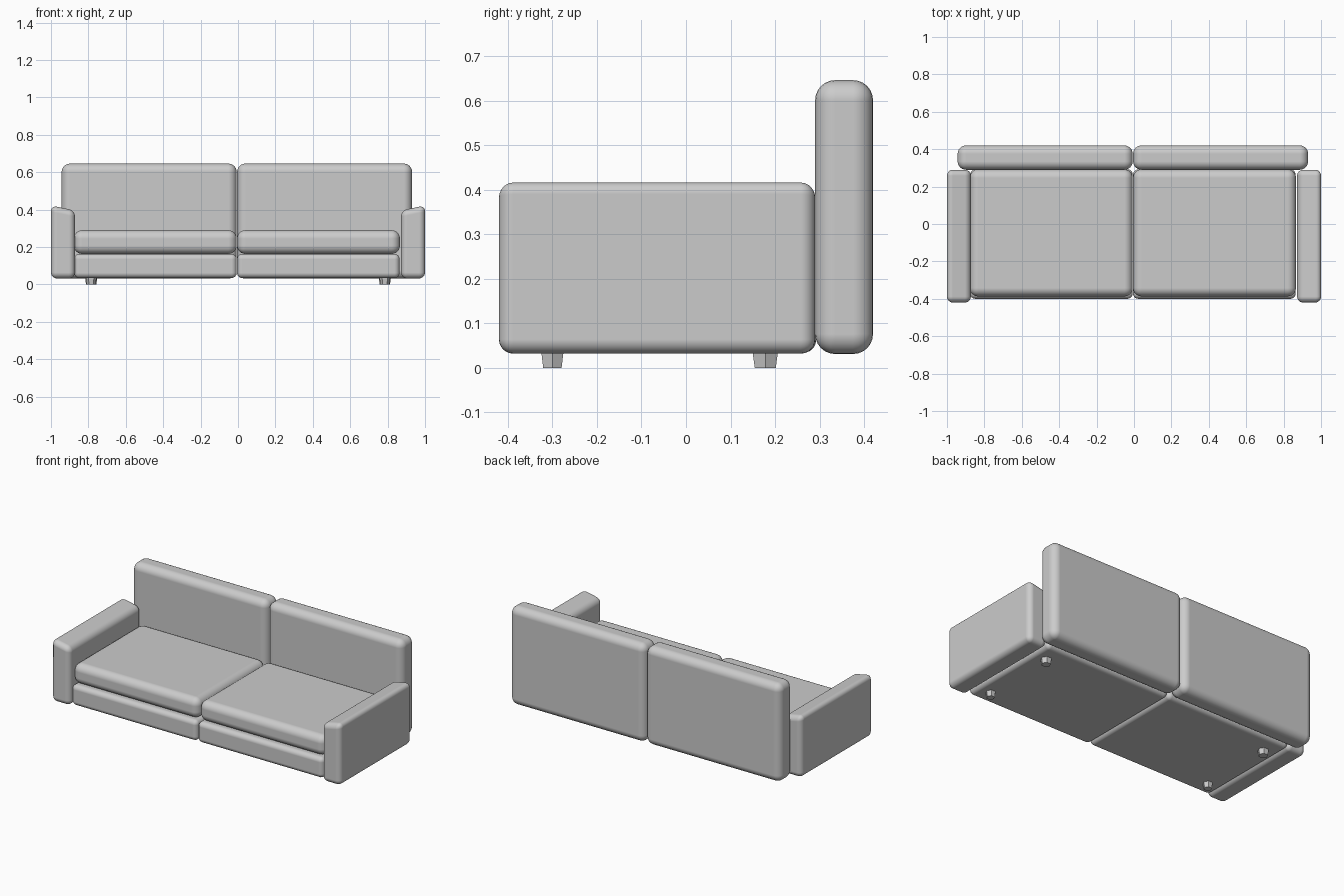
import bpy, bmesh, math

if "Cube" in bpy.data.objects:
    bpy.data.objects.remove(bpy.data.objects["Cube"])

CX = -0.006  # the seats and backs meet slightly left of centre


def box(name, x, y, z, radius, slope=0.0):
    """Soft cushion block from ranges; slope lowers the top edge nearest x = 0."""
    mid = (x[0] + x[1]) / 2
    bm = bmesh.new()
    bmesh.ops.create_cube(bm, size=1)
    for v in bm.verts:
        px = x[v.co.x > 0]
        inner = v.co.z > 0 and abs(px) < abs(mid)
        v.co = (px, y[v.co.y > 0], z[v.co.z > 0] - (slope if inner else 0))
    me = bpy.data.meshes.new(name)
    bm.to_mesh(me)
    bm.free()
    me.shade_smooth()
    ob = bpy.data.objects.new(name, me)
    bpy.context.collection.objects.link(ob)
    bev = ob.modifiers.new("soft_edges", 'BEVEL')
    bev.limit_method = 'NONE'
    bev.width = radius
    bev.segments = 6
    bev.harden_normals = True
    return ob


def span(side, a, b, cx=0.0):
    """x range from a to b away from centre on the given side."""
    return tuple(sorted((cx + side * a, cx + side * b)))


for side, label in ((-1, "left"), (1, "right")):
    # Arms with inward-sloping tops
    box(label + "_arm", span(side, 0.872, 1.0), (-0.42, 0.29), (0.032, 0.422), 0.032, 0.027)
    # Seat base, seat cushion and backrest
    box(label + "_base", span(side, 0.001, 0.87, CX), (-0.40, 0.292), (0.034, 0.163), 0.028)
    box(label + "_seat_cushion", span(side, 0.001, 0.872, CX), (-0.387, 0.292), (0.163, 0.29), 0.045)
    box(label + "_backrest", span(side, 0.001, 0.937, CX), (0.29, 0.42), (0.031, 0.646), 0.045)
    # Small tapered feet
    for y, place, r in ((-0.30, "front", 0.028), (0.178, "back", 0.032)):
        bpy.ops.mesh.primitive_cone_add(vertices=6, radius1=r * 0.85, radius2=r * 1.05,
                                        depth=0.04, location=(side * 0.785, y, 0.02),
                                        rotation=(0, 0, math.radians(30)))
        bpy.context.object.name = f"{label}_{place}_foot"
